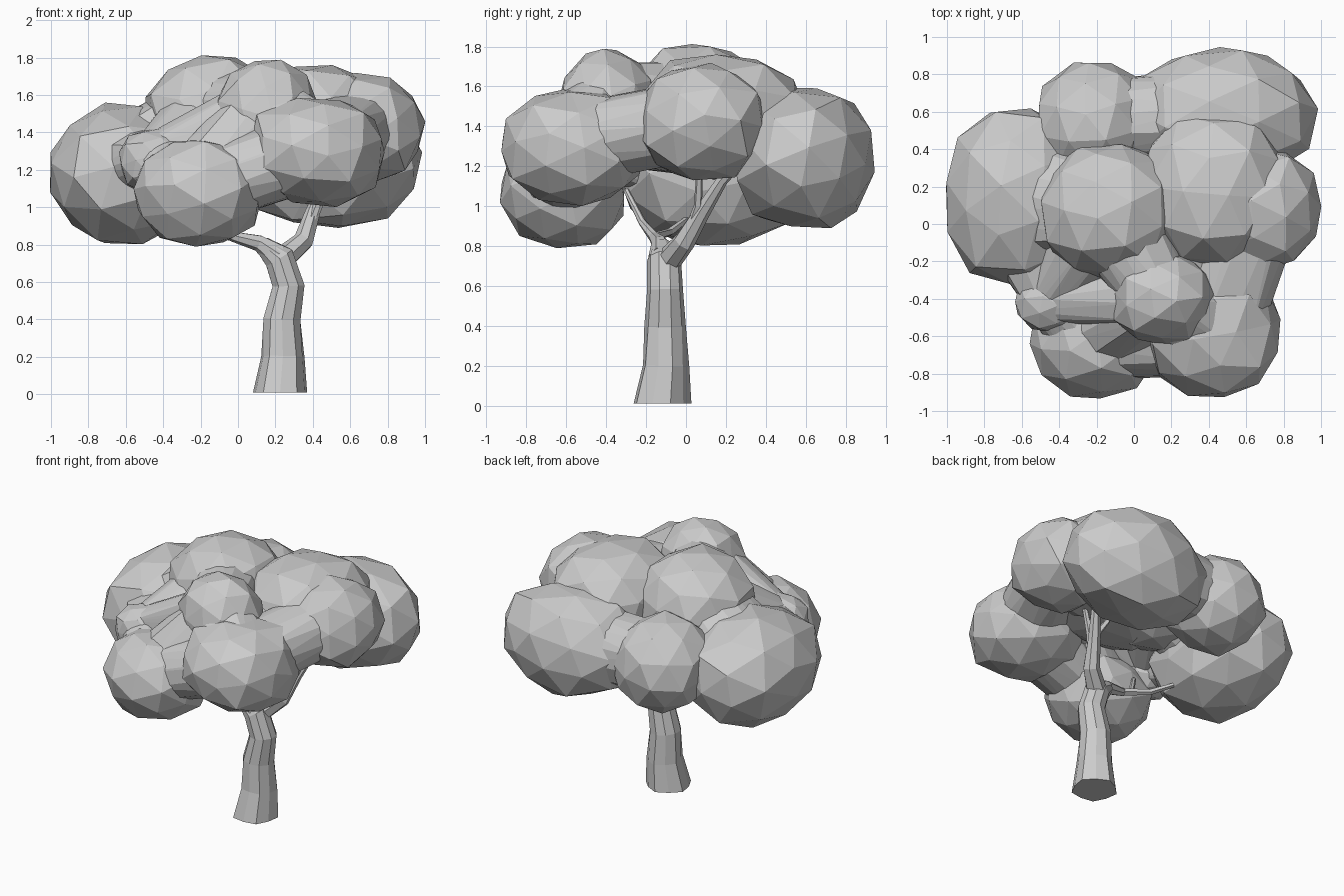
import bpy, bmesh, math, random
from mathutils import Vector, Euler

if "Cube" in bpy.data.objects:
    bpy.data.objects.remove(bpy.data.objects["Cube"])

random.seed(4)


def new_object(name, bm):
    bmesh.ops.recalc_face_normals(bm, faces=bm.faces)
    mesh = bpy.data.meshes.new(name)
    bm.to_mesh(mesh)
    bm.free()
    obj = bpy.data.objects.new(name, mesh)
    bpy.context.collection.objects.link(obj)
    return obj


def leaf_clump(name, centre, radii):
    """Faceted, slightly boxy and irregular ellipsoid."""
    bm = bmesh.new()
    bmesh.ops.create_icosphere(bm, subdivisions=2, radius=1)
    rot = Euler([random.uniform(0, 3) for _ in range(3)])
    for v in bm.verts:
        d = v.co.copy()
        d.rotate(rot)
        d /= sum(abs(c) ** 2.3 for c in d) ** (1 / 2.3)
        d *= random.uniform(0.97, 1.06)
        v.co = Vector(centre) + Vector([d[i] * radii[i] for i in range(3)])
    return new_object(name, bm)


def bridge(a, b, scale):
    """Convex web of leaves between two clumps, slimmer than them."""
    bm = bmesh.new()
    for obj, (centre, _) in ((parts[a], clumps[a]), (parts[b], clumps[b])):
        c = Vector(centre)
        for v in obj.data.vertices:
            bm.verts.new(c + (v.co - c) * scale + Vector((0, 0, 0.02)))
    res = bmesh.ops.convex_hull(bm, input=bm.verts)
    inner = {e for e in res["geom_interior"] + res["geom_unused"]
             if isinstance(e, bmesh.types.BMVert)}
    bmesh.ops.delete(bm, geom=list(inner), context='VERTS')
    return new_object("bridge", bm)


def limb(name, path, sides=8, flare=0.0):
    """Tapered faceted tube; path points are (x, y, z, radius)."""
    bm = bmesh.new()
    pts = [Vector(p[:3]) for p in path]
    rings = []
    for i, p in enumerate(pts):
        t = (pts[min(i + 1, len(pts) - 1)] - pts[max(i - 1, 0)]).normalized()
        if flare and i == 0:
            t = Vector((0, 0, 1))
        u = Vector((0, 1, 0)).cross(t).normalized()
        w = t.cross(u)
        ring = []
        for k in range(sides):
            a = 2 * math.pi * (k + 0.5) / sides
            r = path[i][3] * (1 + (flare * (-1) ** k if i < 2 else 0))
            ring.append(bm.verts.new(p + r * (math.cos(a) * u + math.sin(a) * w)))
        rings.append(ring)
    for a, b in zip(rings, rings[1:]):
        for k in range(sides):
            n = (k + 1) % sides
            bm.faces.new((a[k], a[n], b[n], b[k]))
    bm.faces.new(rings[0])
    bm.faces.new(rings[-1])
    return new_object(name, bm)


# Foliage clumps: centre, radii
clumps = [
    ((-0.61, 0.14, 1.18), (0.39, 0.47, 0.37)),   # 0 left
    ((-0.21, -0.61, 1.08), (0.34, 0.31, 0.29)),  # 1 front low
    ((0.42, -0.57, 1.30), (0.37, 0.36, 0.29)),   # 2 front right
    ((0.48, 0.59, 1.24), (0.48, 0.35, 0.35)),    # 3 back right
    ((0.67, 0.08, 1.42), (0.32, 0.32, 0.29)),    # 4 right
    ((-0.13, 0.07, 1.48), (0.36, 0.36, 0.33)),   # 5 crown
    ((0.42, 0.18, 1.46), (0.38, 0.42, 0.30)),    # 6 crown right
    ((-0.21, 0.55, 1.25), (0.31, 0.31, 0.31)),   # 7 back left
    ((0.15, -0.40, 1.50), (0.27, 0.24, 0.28)),   # 8 crown front
    ((-0.45, -0.41, 1.25), (0.18, 0.17, 0.17)),  # 9 front left knob
    ((0.14, -0.05, 1.37), (0.42, 0.36, 0.21)),   # 10 core
]
parts = [leaf_clump("foliage" if i == 0 else "clump", c, r)
         for i, (c, r) in enumerate(clumps)]
links = [(0, 5), (0, 9), (1, 9), (1, 2), (1, 8), (2, 8), (2, 4), (4, 6),
         (3, 6), (3, 7), (5, 8), (9, 8), (9, 5)]
parts += [bridge(a, b, 0.68) for a, b in links]

# Merge clumps and webs into one skin
foliage = parts[0]
for p in parts[1:]:
    mod = foliage.modifiers.new("merge", 'BOOLEAN')
    mod.operation = 'UNION'
    mod.solver = 'EXACT'
    mod.object = p
dg = bpy.context.evaluated_depsgraph_get()
merged = bpy.data.meshes.new_from_object(foliage.evaluated_get(dg))
foliage.modifiers.clear()
foliage.data = merged
for p in parts[1:]:
    bpy.data.objects.remove(p)

# Trunk and its two forks
limb("trunk", [(0.225, -0.125, 0.01, 0.145), (0.24, -0.105, 0.2, 0.116),
               (0.235, -0.105, 0.4, 0.104), (0.27, -0.105, 0.58, 0.09),
               (0.22, -0.11, 0.73, 0.085), (0.13, -0.12, 0.80, 0.048)],
     sides=10, flare=0.05)
limb("right_branch", [(0.21, -0.11, 0.70, 0.07), (0.35, -0.01, 0.82, 0.055),
                      (0.40, 0.08, 0.97, 0.042), (0.47, 0.18, 1.13, 0.03),
                      (0.52, 0.3, 1.25, 0.02)], sides=7)
limb("left_branch", [(0.21, -0.12, 0.74, 0.07), (0.11, -0.13, 0.81, 0.045),
                     (-0.03, -0.16, 0.845, 0.028), (-0.16, -0.22, 0.92, 0.02),
                     (-0.25, -0.3, 1.08, 0.015)], sides=7)

# Thin twigs reaching into the leaves
twigs = [
    [(-0.03, -0.16, 0.845, 0.025), (-0.2, -0.08, 0.87, 0.02), (-0.4, 0.05, 0.97, 0.012)],
    [(0.36, 0.01, 0.85, 0.03), (0.42, 0.06, 1.0, 0.022), (0.48, 0.07, 1.22, 0.015)],
    [(0.41, 0.09, 0.98, 0.025), (0.36, 0.16, 1.08, 0.018), (0.3, 0.22, 1.25, 0.012)],
]
for i, path in enumerate(twigs):
    limb(f"twig_{i + 1}", path, sides=5)
